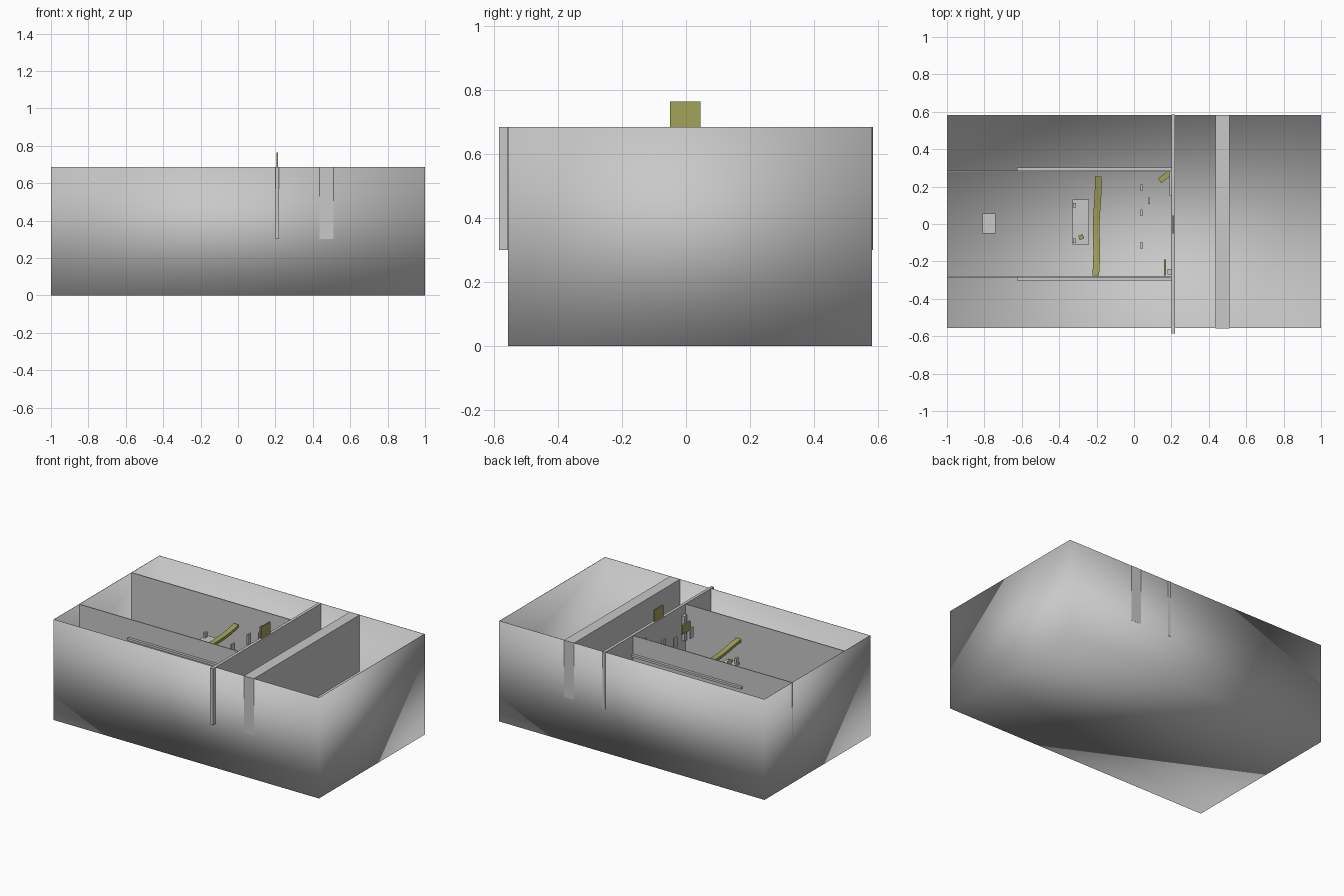
import bpy, bmesh, math

if "Cube" in bpy.data.objects:
    bpy.data.objects.remove(bpy.data.objects["Cube"])


def material(name, rgb):
    m = bpy.data.materials.new(name)
    m.diffuse_color = (*rgb, 1)
    m.use_nodes = True
    m.node_tree.nodes["Principled BSDF"].inputs["Base Color"].default_value = m.diffuse_color
    return m


GREY = material("plain grey", (0.58, 0.58, 0.58))
OLIVE = material("olive", (0.36, 0.36, 0.10))
FLOOR, TOP = 0.30, 0.685


def finish(name, bm, mat, smooth=False):
    bmesh.ops.recalc_face_normals(bm, faces=bm.faces)
    me = bpy.data.meshes.new(name)
    bm.to_mesh(me)
    bm.free()
    me.materials.append(mat)
    for p in me.polygons:
        p.use_smooth = smooth
    ob = bpy.data.objects.new(name, me)
    bpy.context.collection.objects.link(ob)
    return ob


def box(name, x, y, z, mat=GREY, turn=0):
    """Box from (min, max) ranges, optionally turned about its upright axis."""
    bm = bmesh.new()
    bmesh.ops.create_cube(bm, size=1)
    for v in bm.verts:
        v.co.x *= x[1] - x[0]
        v.co.y *= y[1] - y[0]
        v.co.z *= z[1] - z[0]
    ob = finish(name, bm, mat)
    ob.location = [(a + b) / 2 for a, b in (x, y, z)]
    ob.rotation_euler.z = turn
    return ob


def strap(name, pts, width, thick):
    """Flat band swept along y through (x, y, z) points."""
    bm = bmesh.new()
    rings = []
    for x, y, z in pts:
        rings.append([bm.verts.new((x + sx * width / 2, y, z + sz * thick / 2))
                      for sx, sz in ((-1, -1), (1, -1), (1, 1), (-1, 1))])
    for a, b in zip(rings, rings[1:]):
        for i in range(4):
            j = (i + 1) % 4
            bm.faces.new((a[i], a[j], b[j], b[i]))
    bm.faces.new(rings[0])
    bm.faces.new(rings[-1])
    return finish(name, bm, OLIVE)


# open-topped shell: outer skin, thin rim, sunken floor in one smooth mesh
bm = bmesh.new()
T = 0.003


def ring(inset, z):
    x, y0, y1 = 1 - inset, -0.557 + inset, 0.583 - inset
    return [bm.verts.new((a, b, z)) for a, b in ((-x, y0), (x, y0), (x, y1), (-x, y1))]


loops = [ring(0, 0), ring(0, TOP), ring(T, TOP), ring(T, FLOOR)]
for a, b in zip(loops, loops[1:]):
    for i in range(4):
        j = (i + 1) % 4
        bm.faces.new((a[i], a[j], b[j], b[i]))
bm.faces.new(loops[0])
bm.faces.new(loops[-1])
finish("room_shell", bm, GREY, smooth=True)

# cross walls
box("thin_cross_wall", (0.20, 0.22), (-0.585, 0.585), (FLOOR, TOP))
box("thick_cross_wall", (0.435, 0.51), (-0.558, 0.584), (FLOOR, TOP))

# long side walls with shelf rails on their outer faces
for side, s in (("front", -1), ("back", 1)):
    ys = sorted((s * 0.279, s * 0.285))
    box(side + "_long_wall", (-1.0, 0.20), ys, (FLOOR, TOP))
    yr = sorted((s * 0.283, s * 0.303))
    box(side + "_shelf_rail", (-0.625, 0.20), yr, (0.545, 0.56))

# upright sign plate over the thin wall
box("sign_plate", (0.206, 0.214), (-0.05, 0.045), (0.60, 0.765), OLIVE)

# sagging strap between the long walls
pts = []
for i in range(13):
    t = i / 12
    pts.append((-0.205 + 0.012 * t + 0.003 * math.sin(t * 9), -0.275 + 0.53 * t,
                0.55 - 0.035 * math.sin(math.pi * t)))
strap("hanging_strap", pts, 0.036, 0.02)

# table behind the strap, with two small blocks on it
box("table_top", (-0.33, -0.24), (-0.11, 0.13), (0.48, 0.495))
for y in (-0.09, 0.10):
    box("table_leg", (-0.31, -0.26), (y - 0.01, y + 0.01), (FLOOR, 0.48))
    box("table_block", (-0.325, -0.31), (y - 0.012, y + 0.012), (0.495, 0.53))
box("table_knob", (-0.295, -0.27), (-0.082, -0.058), (0.495, 0.51), OLIVE, 0.4)

# small floor box near the far end
box("floor_box", (-0.81, -0.74), (-0.05, 0.055), (FLOOR, 0.34))

# little upright plates and olive brackets near the thin wall
for x, y in ((0.04, -0.115), (0.04, 0.06), (0.04, 0.195), (0.08, 0.125)):
    box("small_plate", (x - 0.005, x + 0.005), (y - 0.018, y + 0.018), (0.56, 0.63))
box("front_bracket", (0.16, 0.172), (-0.275, -0.19), (0.52, 0.58), OLIVE)
box("back_bracket", (0.13, 0.20), (0.237, 0.267), (0.52, 0.58), OLIVE, 0.65)
box("front_post", (0.18, 0.20), (-0.27, -0.24), (0.45, 0.62))
box("back_post", (0.19, 0.20), (0.15, 0.28), (0.45, 0.62))
